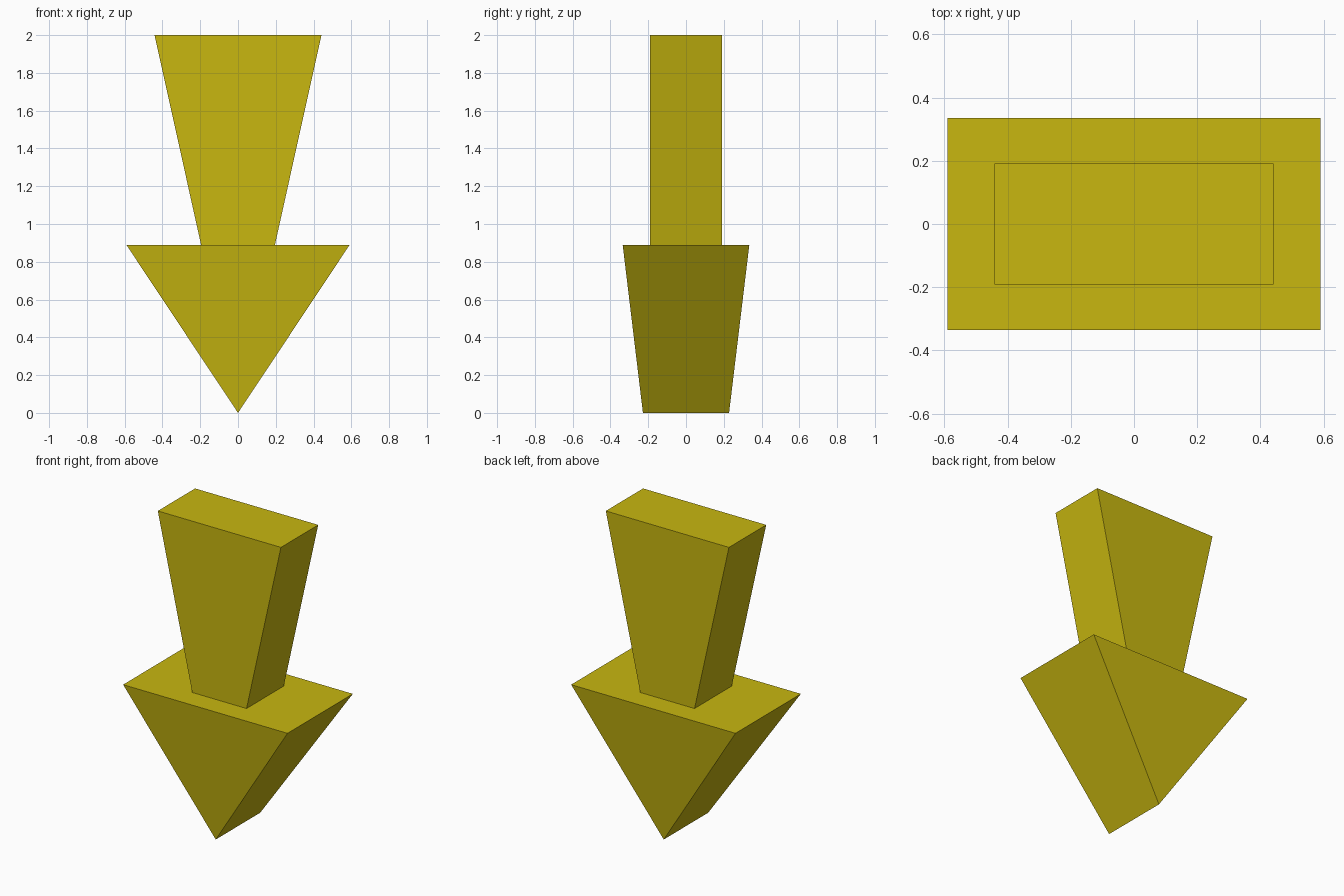
import bpy
import bmesh

if "Cube" in bpy.data.objects:
    bpy.data.objects.remove(bpy.data.objects["Cube"])

mat = bpy.data.materials.new("mustard_yellow")
mat.diffuse_color = (0.58, 0.475, 0.005, 1.0)
mat.use_nodes = True
mat.node_tree.nodes["Principled BSDF"].inputs["Base Color"].default_value = mat.diffuse_color


def tapered_block(name, bottom, top, z0, z1):
    """Box with different half sizes (x, y) at bottom and top; zero width collapses to an edge."""
    bm = bmesh.new()
    bmesh.ops.create_cube(bm, size=2.0)
    for v in bm.verts:
        hx, hy = top if v.co.z > 0 else bottom
        v.co = (v.co.x * hx, v.co.y * hy, z1 if v.co.z > 0 else z0)
    bmesh.ops.remove_doubles(bm, verts=bm.verts[:], dist=1e-4)
    bmesh.ops.recalc_face_normals(bm, faces=bm.faces[:])
    mesh = bpy.data.meshes.new(name)
    bm.to_mesh(mesh)
    bm.free()
    mesh.materials.append(mat)
    obj = bpy.data.objects.new(name, mesh)
    bpy.context.collection.objects.link(obj)
    return obj


# Wedge-shaped arrow head, ending in a ridge along y
tapered_block("arrow_head", (0.0, 0.228), (0.59, 0.335), 0.0, 0.888)
# Shaft, flaring towards the top
tapered_block("arrow_shaft", (0.195, 0.191), (0.442, 0.191), 0.888, 2.0)
